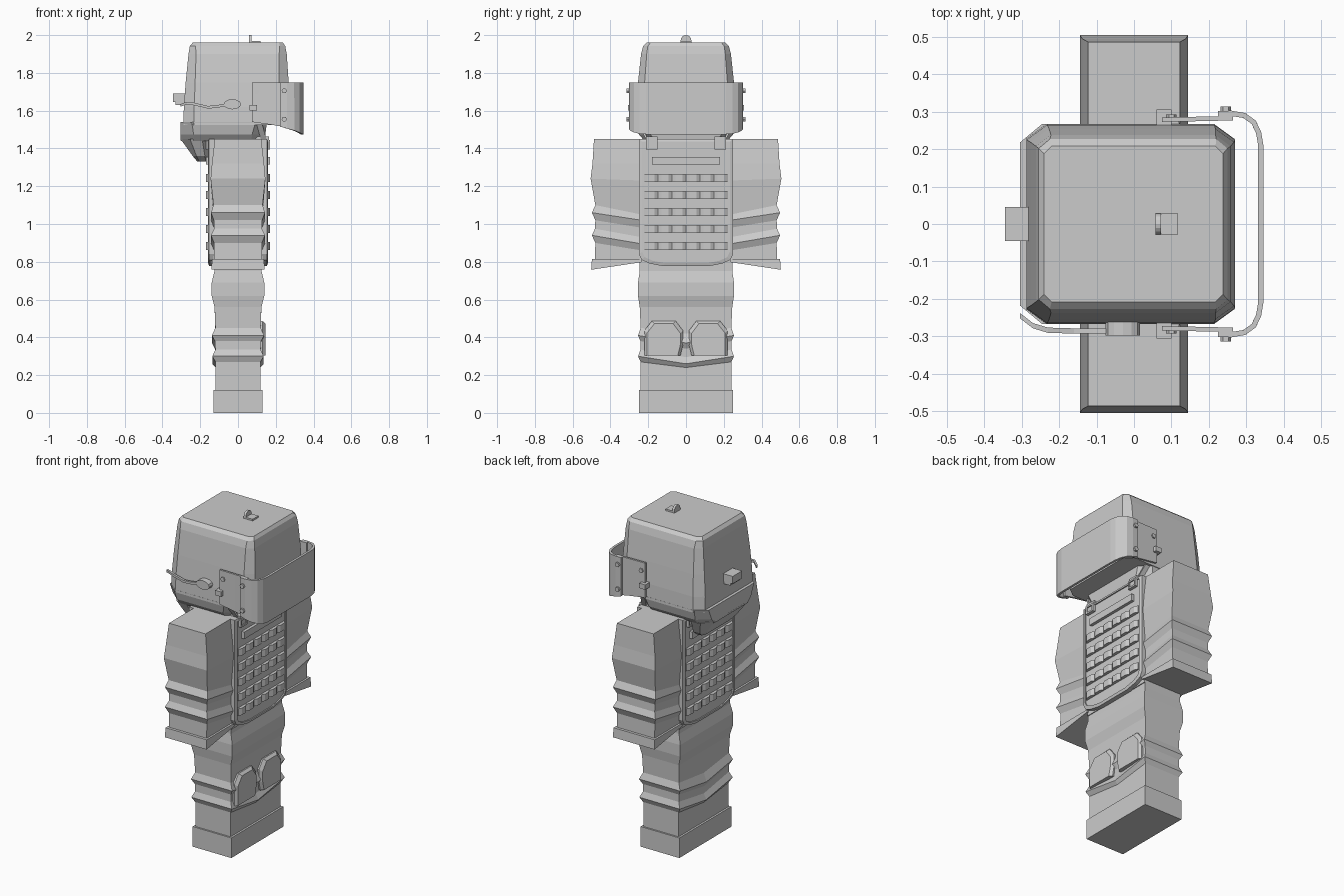
import bpy, bmesh, math
from mathutils import Vector

if "Cube" in bpy.data.objects:
    bpy.data.objects.remove(bpy.data.objects["Cube"])

mat = bpy.data.materials.new("plain grey")
mat.diffuse_color = (0.6, 0.6, 0.6, 1)
mat.use_nodes = True
mat.node_tree.nodes["Principled BSDF"].inputs["Base Color"].default_value = mat.diffuse_color


def finish(name, bm):
    bmesh.ops.recalc_face_normals(bm, faces=bm.faces[:])
    me = bpy.data.meshes.new(name)
    bm.to_mesh(me)
    bm.free()
    me.materials.append(mat)
    ob = bpy.data.objects.new(name, me)
    bpy.context.collection.objects.link(ob)
    return ob


def loft(name, rings):
    """Skin a list of equal-length point rings and cap both ends."""
    bm = bmesh.new()
    vs = [[bm.verts.new(p) for p in r] for r in rings]
    n = len(vs[0])
    for a, b in zip(vs, vs[1:]):
        for i in range(n):
            j = (i + 1) % n
            bm.faces.new((a[i], a[j], b[j], b[i]))
    bm.faces.new(vs[0])
    bm.faces.new(vs[-1])
    return finish(name, bm)


def box(name, x0, x1, y0, y1, z0, z1):
    return loft(name, [[(x0, y0, z), (x1, y0, z), (x1, y1, z), (x0, y1, z)] for z in (z0, z1)])


def octagon(z, x0, x1, h, cx, cy):
    return [(x0 + cx, -h, z), (x1 - cx, -h, z), (x1, -h + cy, z), (x1, h - cy, z),
            (x1 - cx, h, z), (x0 + cx, h, z), (x0, h - cy, z), (x0, -h + cy, z)]


def yz_ring(x, pts):
    return [(x, y, z) for y, z in pts]


# legs: folds dip at the middle of front and back
def leg_ring(z, hx, hy, dip=0):
    return [(hx, -hy, z), (hx, 0, z - dip), (hx, hy, z), (-hx, hy, z), (-hx, 0, z - dip), (-hx, -hy, z)]


loft("legs", [leg_ring(*r) for r in [
    (0.12, .118, .24), (0.27, .119, .24, .03), (0.30, .136, .254, .04), (0.335, .12, .241, .04),
    (0.38, .122, .241, .04), (0.41, .138, .254, .04), (0.45, .12, .24, .03), (0.56, .124, .245),
    (0.62, .139, .254), (0.69, .139, .254), (0.75, .125, .245), (0.80, .125, .245)]])
box("boots", -.13, .13, -.25, .25, 0, .122)
box("torso", -.13, .13, -.245, .245, .78, 1.45)

# knee pads
for s in (-1, 1):
    def pad(x, g):
        return yz_ring(x, [(s * y, z) for y, z in [
            (.215 + g, .305), (.215 + g, .43 + g), (.175 + g, .48 + g), (.06 - g, .48 + g),
            (.022 - g, .43 + g), (.022 - g, .36), (.035 - g, .305)]])
    loft("knee_pad", [pad(.11, .006), pad(.13, .006), pad(.145, -.008)])

# arms and cuffs: folds slope down toward the body
for s in (-1, 1):
    def arm_ring(z, hx, out, drop):
        return [(-hx, s * .235, z + drop), (hx, s * .235, z + drop), (hx, s * out, z), (-hx, s * out, z)]
    loft("arm", [arm_ring(*r) for r in [
        (.80, .126, .482, 0), (.90, .127, .48, -.04), (.94, .143, .498, -.045), (.975, .127, .482, -.045),
        (1.02, .128, .48, -.04), (1.06, .143, .498, -.04), (1.10, .13, .48, -.05),
        (1.24, .145, .505, -.01), (1.32, .138, .495, 0), (1.45, .123, .487, 0)]])
    loft("cuff", [arm_ring(.758, .14, .502, .04), arm_ring(.815, .138, .498, 0)])

# vest plates with raised rim, webbing rows, shoulder straps, buckles
half = [(.25, 1.45), (.25, .84), (.235, .81), (.19, .79), (.12, .777)]
outline = half + [(-y, z) for y, z in reversed(half)]
inner = [(y * .93, 1.13 + (z - 1.13) * .955) for y, z in outline]
for d in (1, -1):
    loft("vest_plate", [yz_ring(d * x, p) for x, p in
                        [(.11, outline), (.153, outline), (.158, inner), (.151, inner)]])
    for i in range(6):
        z = 1.335 - i * .0905
        w = .18 if i == 0 else .222
        n = 24
        ys = [-w + 2 * w * k / n for k in range(n + 1)]
        loft("webbing_row", [[(d * .145, y, z - .021), (d * x, y, z - .021),
                              (d * x, y, z + .021), (d * .145, y, z + .021)]
                             for k, y in enumerate(ys)
                             for x in [.169 if k % 4 in (1, 2, 3) or i == 0 else .158]])
    for s in (-1, 1):
        ya, yb = sorted((s * .15, s * .212))
        x0, x1 = sorted((0, d * .163))
        box("shoulder_strap", x0, x1, ya, yb, 1.40, 1.462)
        x0, x1 = sorted((d * .15, d * .17))
        for a, b, c, e in ((ya, yb, 1.395, 1.405), (ya, yb, 1.435, 1.445),
                           (ya, ya + .01, 1.395, 1.445), (yb - .01, yb, 1.395, 1.445)):
            box("buckle", x0, x1, a, b, c, e)

# helmet shell, rim, jaw and neck guard
helmet = loft("helmet", [octagon(*r) for r in [
    (1.525, -.288, .268, .268, .055, .04), (1.62, -.287, .27, .265, .055, .04),
    (1.75, -.277, .268, .254, .05, .035), (1.90, -.262, .258, .238, .04, .03),
    (1.942, -.255, .25, .227, .03, .025), (1.96, -.24, .238, .208, .02, .02)]])
loft("jaw", [octagon(*r) for r in [
    (1.44, -.303, .14, .22, .07, .06), (1.475, -.305, .145, .25, .07, .06),
    (1.54, -.305, .153, .268, .06, .05)]])
loft("neck_guard", [octagon(*r) for r in [
    (1.33, -.215, -.16, .14, .01, .03), (1.36, -.24, -.155, .18, .02, .04),
    (1.45, -.304, -.14, .225, .05, .06)]])
box("rear_knob", -.345, -.27, -.045, .045, 1.645, 1.69)
box("rear_knob_foot", -.33, -.27, -.045, .045, 1.63, 1.65)

# crown hook
box("hook_base", .058, .118, -.028, .028, 1.955, 1.97)
arc = [(.028 * math.cos(a), 1.972 + .028 * math.sin(a)) for a in [math.pi * k / 8 for k in range(9)]]
loft("hook_tab", [yz_ring(x, [(.028, 1.957)] + arc + [(-.028, 1.957)]) for x in (.058, .072)])


# visor: bent sheet plus flat side plates
def ribbon(name, pts, top, thick):
    bm = bmesh.new()
    cols = [(bm.verts.new((x, y, zb)), bm.verts.new((x, y, top))) for x, y, zb in pts]
    for a, b in zip(cols, cols[1:]):
        bm.faces.new((a[0], b[0], b[1], a[1]))
    ob = finish(name, bm)
    m = ob.modifiers.new("thickness", 'SOLIDIFY')
    m.thickness = thick
    m.offset = 0
    return ob


side = [(.225, .295, 1.515), (.26, .296, 1.505), (.295, .29, 1.495), (.32, .272, 1.485), (.333, .245, 1.478), (.339, .21, 1.475)]
ribbon("visor", side + [(x, -y, z) for x, y, z in reversed(side)], 1.75, .014)
for s in (-1, 1):
    ribbon("visor_side_plate", [(.075, s * .279, 1.54), (.18, s * .281, 1.525), (.265, s * .283, 1.51)], 1.75, .012)
    for x, z in ((.245, 1.705), (.245, 1.555), (.10, 1.70)):
        r = .014
        loft("bolt", [[(x + r * math.cos(k * math.pi / 3), s * y, z + r * math.sin(k * math.pi / 3))
                       for k in range(6)] for y in (.28, .314 if x > .2 else .293)])
    ya, yb = sorted((s * .262, s * .306))
    box("side_clip", .06, .10, ya, yb, 1.60, 1.63)
    # chin strap
    loft("chin_strap", [[(x, s * y, z), (x + .03, s * y, z), (x + .03, s * (y + .012), z), (x, s * (y + .012), z)]
                        for x, y, z in ((.12, .20, 1.45), (.09, .262, 1.56))])

# microphone boom and capsule on the -y side
path = [(-.305, -.245, 1.628), (-.27, -.272, 1.64), (-.23, -.284, 1.635), (-.16, -.286, 1.618), (-.11, -.286, 1.622), (-.05, -.286, 1.635)]
loft("boom", [[(x, y - .007, z - .007), (x, y + .007, z - .007), (x, y + .007, z + .007), (x, y - .007, z + .007)]
              for x, y, z in path])
cap = [(-.03 + .046 * math.cos(a), 1.634 + .027 * math.sin(a)) for a in [math.tau * k / 12 for k in range(12)]]
loft("microphone", [[(x, y, z) for x, z in cap] for y in (-.26, -.298)])
